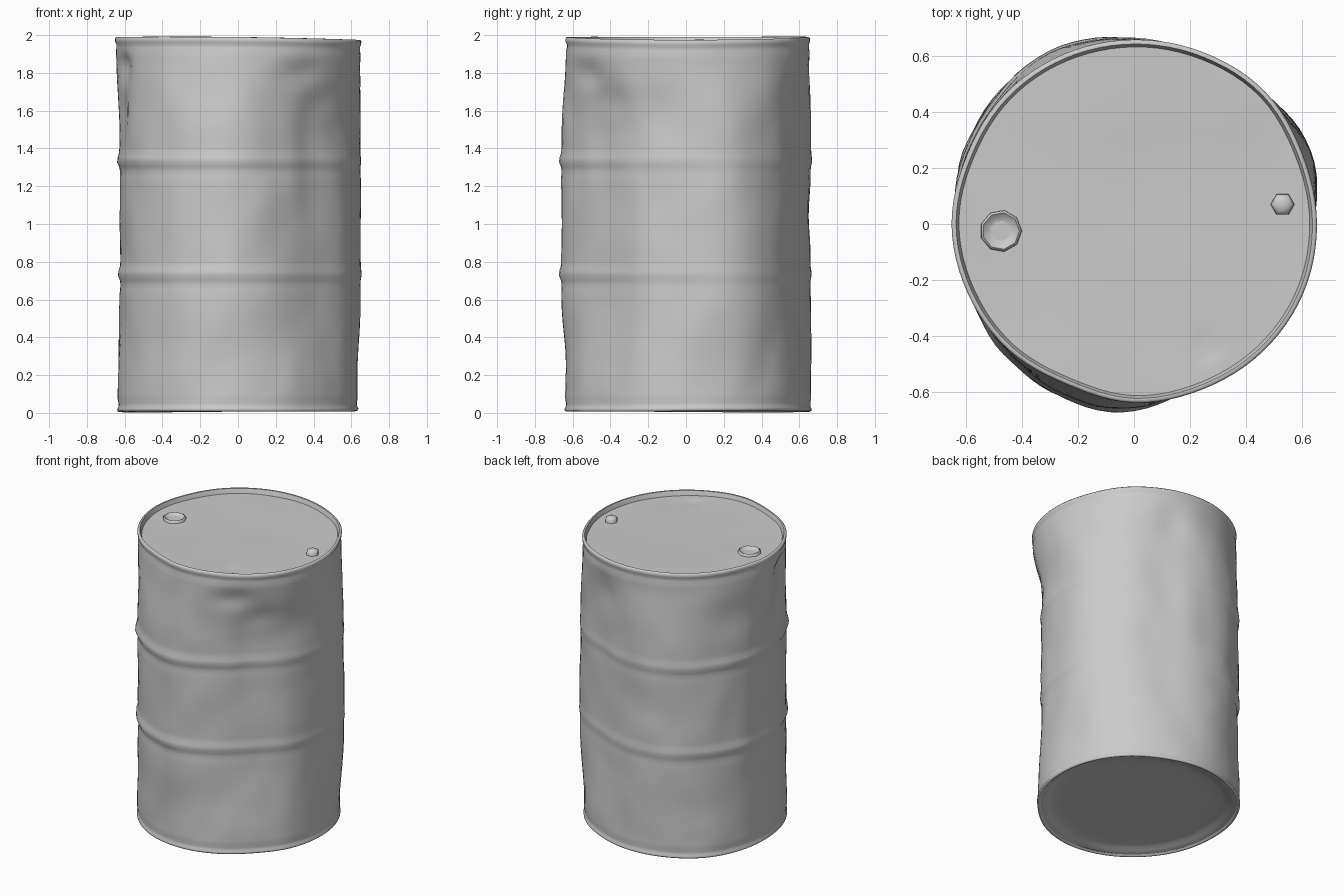
import bpy, bmesh
from math import sin, cos, pi, exp, radians, floor
from mathutils import Vector, noise

if "Cube" in bpy.data.objects:
    bpy.data.objects.remove(bpy.data.objects["Cube"])

SEG = 96
# Radii every 22.5 degrees, counter-clockwise from +x
RIM = [.65, .648, .662, .658, .655, .653, .65, .642, .648, .64, .632, .618, .635, .636, .644, .65]
MID = [.638, .682, .654, .624, .655, .68, .665, .65, .624, .628, .644, .66, .657, .604, .574, .612]
LOW = [.634, .645, .65, .648, .662, .67, .674, .654, .636, .638, .642, .645, .64, .624, .61, .626]
# Dents: angle, height, angular width, height width, depth
DENTS = [(197, 1.84, 9, .10, .035), (193, 1.60, 8, .14, .018), (72, 1.75, 11, .15, .02),
         (-58, 1.80, 12, .07, .022), (-40, 1.66, 12, .08, .012),
         (-88, .32, 22, .16, .012), (15, .3, 12, .16, .012), (140, .35, 16, .15, .008),
         (100, 1.02, 18, .13, .008), (150, 1.65, 18, .13, .012), (-15, 1.6, 14, .15, .010)]


def table(t, a):
    """Smooth periodic lookup in a radius table."""
    f = (a / (2 * pi)) * 16
    i = floor(f)
    u = f - i
    p = [t[(i + k) % 16] for k in (-1, 0, 1, 2)]
    return p[1] + .5 * u * (p[2] - p[0] + u * (2 * p[0] - 5 * p[1] + 4 * p[2] - p[3]
                            + u * (3 * (p[1] - p[2]) + p[3] - p[0])))


def ease(u):
    u = max(0, min(1, u))
    return u * u * (3 - 2 * u)


def radius(a, z):
    """Battered drum radius at an angle and height."""
    r = table(MID, a)
    r += (table(RIM, a) - r) * ease((z - 1.45) / .5)
    r += (table(LOW, a) - r) * ease((.6 - z) / .55)
    for da, dz, wa, wz, depth in DENTS:
        d = (a - radians(da) + pi) % (2 * pi) - pi
        r -= depth * exp(-(d / radians(wa)) ** 2 - ((z - dz) / wz) ** 2) * ease((1.96 - z) / .12)
    wear = .65 - .35 * cos(a - .7)
    for rib in (1.335, .735):
        r += .014 * wear * (exp(-((z - rib) / .028) ** 2) - .3 * exp(-((z - rib + .05) / .03) ** 2))
    fade = ease(z / .15) * ease((1.96 - z) / .15)
    return r + .007 * fade * noise.noise(Vector((4 * cos(a), 4 * sin(a), 4 * z)))


def bend(x, y, z):
    """Tilt and warp the two end rims."""
    top, low = ease((z - 1.6) / .35), ease((.3 - z) / .3)
    return z + top * (-.012 * x + .018 * (y * y - .2)) + low * .012 * (x * y + .3 * x)


def finish(bm, name, angle=40):
    bmesh.ops.recalc_face_normals(bm, faces=bm.faces)
    me = bpy.data.meshes.new(name)
    bm.to_mesh(me)
    bm.free()
    ob = bpy.data.objects.new(name, me)
    bpy.context.collection.objects.link(ob)
    bpy.context.view_layer.objects.active = ob
    ob.select_set(True)
    bpy.ops.object.shade_smooth_by_angle(angle=radians(angle))
    ob.select_set(False)
    return ob


def bridge(bm, rings):
    for lo, hi in zip(rings, rings[1:]):
        n = len(lo)
        for i in range(n):
            bm.faces.new((lo[i], lo[(i + 1) % n], hi[(i + 1) % n], hi[i]))


def drum_ring(bm, z, off=0, scale=1):
    ring = []
    for i in range(SEG):
        a = 2 * pi * i / SEG
        r = (radius(a, z) + off) * scale
        x, y = r * cos(a), r * sin(a)
        ring.append(bm.verts.new((x, y, bend(x, y, z))))
    return ring


# Drum wall with rolled rims at both ends
bm = bmesh.new()
profile = [(.018, -.022), (.01, -.014), (.007, -.006), (.012, .002), (.022, .003), (.032, -.003)]
profile += [(.05 + 1.88 * i / 75, -.004 if i in (0, 75) else 0) for i in range(76)]
profile += [(1.948, -.004), (1.96, .002), (1.978, .003), (1.986, -.004), (1.985, -.013),
            (1.972, -.018), (1.952, -.024)]
bridge(bm, [drum_ring(bm, z, off) for z, off in profile])
finish(bm, "drum_wall", 60)


# End panels, the bottom one dished inwards
def panel(name, z, off, rise=0, dimple=None):
    bm = bmesh.new()
    rings = [drum_ring(bm, z, off, s) for s in (1, .97, .94, .9, .86, .75, .64, .5, .35, .2, .08)]
    for ring, s in zip(rings, (1, .97, .94, .9)):
        for v in ring:
            v.co.z -= rise * (1 - ease((1 - s) / .14))
    bridge(bm, rings)
    bm.faces.new(rings[-1])
    for v in bm.verts:
        v.co.z += rise + .004 * noise.noise(v.co * 3)
        if dimple:
            d = (v.co.xy - Vector(dimple)).length
            v.co.z -= .015 * exp(-(d / .03) ** 2)
    finish(bm, name)


panel("top_lid", 1.955, -.022, 0, (.26, -.45))
panel("bottom_panel", .018, -.021, .025)


# Filler openings: little lathed collars on the lid
def collar(name, x, y, sides, prof):
    bm = bmesh.new()
    rings = [[bm.verts.new((x + r * cos(2 * pi * i / sides), y + r * sin(2 * pi * i / sides), z))
              for i in range(sides)] for r, z in prof]
    bridge(bm, rings)
    bm.faces.new(rings[-1])
    finish(bm, name, 60)


collar("large_bung", -.475, -.025, 9,
       [(.076, 1.94), (.074, 1.968), (.066, 1.974), (.055, 1.964), (.035, 1.957), (.015, 1.955)])
collar("small_bung", .53, .07, 6,
       [(.043, 1.94), (.041, 1.965), (.028, 1.976), (.012, 1.98)])
